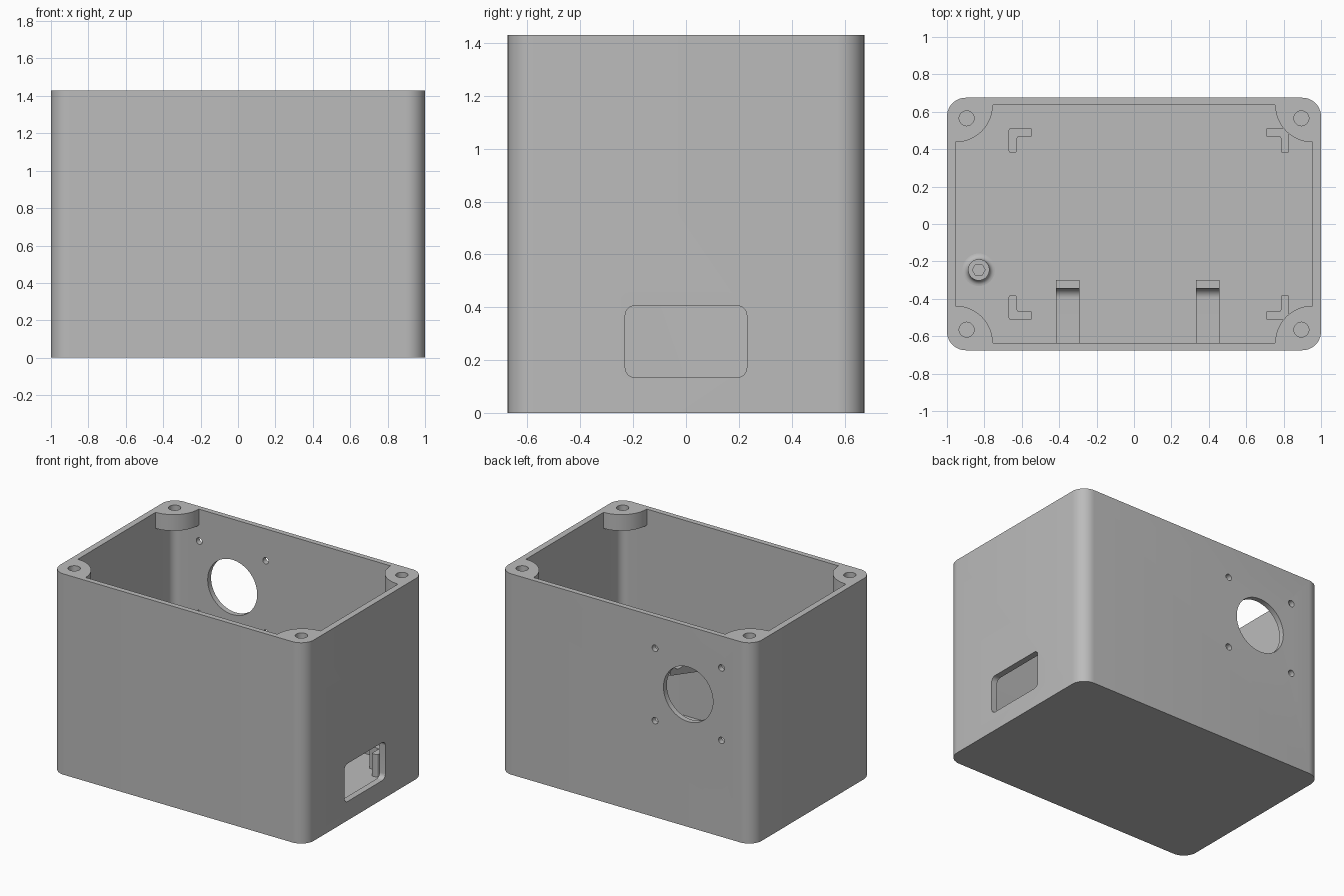
import bpy
import bmesh
from math import cos, sin, pi, radians
from mathutils import Vector, Matrix

cube = bpy.data.objects.get("Cube")
if cube:
    bpy.data.objects.remove(cube, do_unlink=True)

grey = bpy.data.materials.new("plain grey plastic")
grey.use_nodes = True
grey.diffuse_color = (0.5, 0.5, 0.5, 1)
grey.node_tree.nodes["Principled BSDF"].inputs["Base Color"].default_value = (0.5, 0.5, 0.5, 1)

HEIGHT, FLOOR = 1.43, 0.04
OUT_X, OUT_Y = 1.0, 0.675
IN_X, IN_Y = 0.955, 0.637
CORNERS = [(sx, sy) for sx in (-1, 1) for sy in (-1, 1)]


def finish(name, bm):
    bmesh.ops.recalc_face_normals(bm, faces=bm.faces)
    mesh = bpy.data.meshes.new(name)
    bm.to_mesh(mesh)
    bm.free()
    mesh.materials.append(grey)
    obj = bpy.data.objects.new(name, mesh)
    bpy.context.collection.objects.link(obj)
    return obj


def prism(name, points, lo, hi, axis="z", rounding=0):
    """Extrude a flat outline along one axis, optionally rounding its corners."""
    place = {"x": lambda u, v, w: (w, u, v),
             "y": lambda u, v, w: (u, w, v),
             "z": lambda u, v, w: (u, v, w)}[axis]
    bm = bmesh.new()
    face = bm.faces.new([bm.verts.new(place(u, v, lo)) for u, v in points])
    step = Vector(place(0, 0, hi - lo))
    moved = bmesh.ops.extrude_face_region(bm, geom=[face])["geom"]
    bmesh.ops.translate(bm, vec=step, verts=[g for g in moved if isinstance(g, bmesh.types.BMVert)])
    if rounding:
        edges = [e for e in bm.edges
                 if abs((e.verts[0].co - e.verts[1].co).normalized().dot(step.normalized())) > 0.99]
        bmesh.ops.bevel(bm, geom=edges, offset=rounding, segments=4, affect="EDGES", profile=0.5)
    return finish(name, bm)


def arc(cx, cy, r, start, end, steps):
    return [(cx + r * cos(start + (end - start) * i / steps),
             cy + r * sin(start + (end - start) * i / steps)) for i in range(steps + 1)]


def circle(cx, cy, r, sides):
    return arc(cx, cy, r, 0, 2 * pi, sides)[:-1]


def rounded_rect(w, h, r, cx=0, cy=0, steps=10):
    points = []
    for i, (sx, sy) in enumerate([(1, 1), (-1, 1), (-1, -1), (1, -1)]):
        points += arc(cx + sx * (w - r), cy + sy * (h - r), r, i * pi / 2, (i + 1) * pi / 2, steps)
    return points


def cut(target, *cutters):
    bpy.context.view_layer.objects.active = target
    for cutter in cutters:
        mod = target.modifiers.new("cut", "BOOLEAN")
        mod.operation, mod.solver, mod.object = "DIFFERENCE", "EXACT", cutter
        bpy.ops.object.modifier_apply(modifier=mod.name)
        bpy.data.objects.remove(cutter, do_unlink=True)


# Hollow enclosure; screw bosses are left standing in the top corners
enclosure = prism("enclosure", rounded_rect(OUT_X, OUT_Y, 0.1), 0, HEIGHT)
cavity = prism("cavity_cutter", rounded_rect(IN_X, IN_Y, 0.06), FLOOR, HEIGHT + 0.1)
cut(cavity, *[prism("boss_shape", circle(sx * IN_X, sy * IN_Y, 0.2, 64), HEIGHT - 0.115, HEIGHT + 0.2)
              for sx, sy in CORNERS])
cut(enclosure, cavity)

# Screw holes in the bosses
cut(enclosure, *[prism("screw_cutter", circle(sx * 0.895, sy * 0.565, 0.04, 32), HEIGHT - 0.1, HEIGHT + 0.1)
                 for sx, sy in CORNERS])

# Connector window in the left wall
cut(enclosure, prism("window_cutter", rounded_rect(0.23, 0.135, 0.035, 0, 0.27), 0.9, 1.1, "x"))

# Round opening with four mounting holes in the back wall
HX, HZ = -0.49, 0.945
cut(enclosure, prism("opening_cutter", circle(HX, HZ, 0.195, 64), 0.6, 0.75, "y"))
cut(enclosure, *[prism("mount_cutter", circle(HX + sx * 0.262, HZ + sz * 0.258, 0.023, 24), 0.6, 0.75, "y")
                 for sx, sz in CORNERS])

# L-shaped locating brackets on the floor
parts = [enclosure]
outline = [(0, 0), (0.125, 0), (0.125, 0.045), (0.045, 0.045), (0.045, 0.13), (0, 0.13)]
for sx, sy in CORNERS:
    cx = 0.83 if sx > 0 else 0.67
    points = [(sx * (cx - u), sy * (0.512 - v)) for u, v in outline]
    parts.append(prism("corner_bracket", points, FLOOR - 0.01, 0.2, rounding=0.01))

# Support hooks on the front wall, with a raised lip at the tip
hook = [(-0.645, 0.385), (-0.3, 0.485), (-0.3, 0.55), (-0.345, 0.55)]
hook += arc(-0.395, 0.55, 0.05, 0, -pi / 2, 8)[1:] + [(-0.645, 0.5)]
for x in (-0.355, 0.395):
    parts.append(prism("support_hook", hook, x - 0.063, x + 0.063, "x"))

# Turned post with a flared foot and a hexagonal socket
profile = [(0, FLOOR - 0.01), (0.087, FLOOR - 0.01)]
profile += arc(0.087, FLOOR + 0.03, 0.03, -pi / 2, -pi, 6) + [(0.057, 0.13), (0, 0.13)]
bm = bmesh.new()
verts = [bm.verts.new((r, 0, z)) for r, z in profile]
edges = [bm.edges.new(pair) for pair in zip(verts, verts[1:])]
bmesh.ops.spin(bm, geom=verts + edges, cent=(0, 0, 0), axis=(0, 0, 1), angle=2 * pi, steps=40)
bmesh.ops.remove_doubles(bm, verts=bm.verts, dist=0.0001)
bmesh.ops.transform(bm, matrix=Matrix.Translation((-0.83, -0.245, 0)), verts=bm.verts)
post = finish("floor_post", bm)
cut(post, prism("socket_cutter", circle(-0.83, -0.245, 0.034, 6), 0.06, 0.2))
parts.append(post)

# Smooth curved walls, keep edges sharp
for obj in bpy.context.selected_objects:
    obj.select_set(False)
for obj in parts:
    obj.select_set(True)
bpy.context.view_layer.objects.active = enclosure
bpy.ops.object.shade_smooth_by_angle(angle=radians(30))
